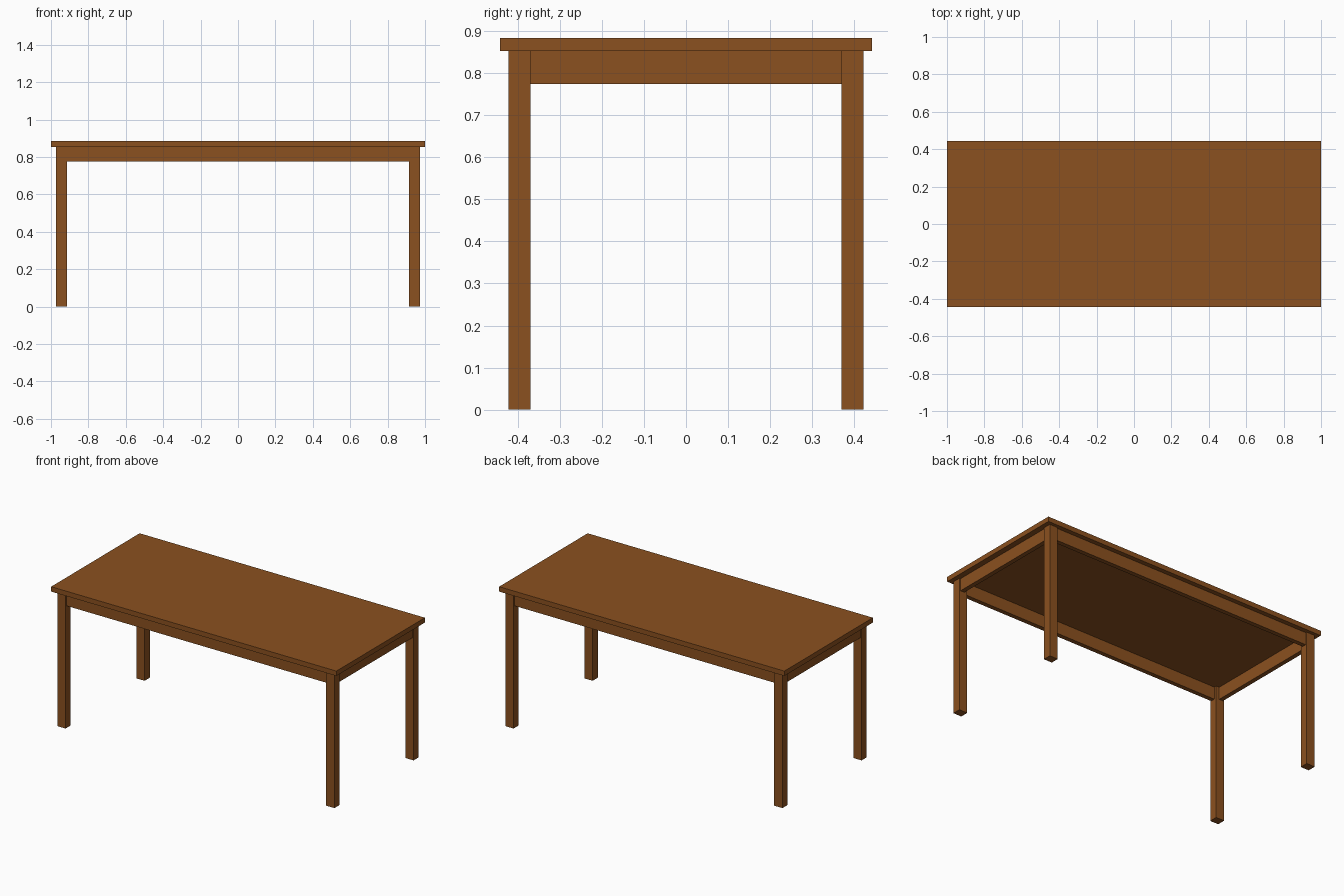
import bpy

if "Cube" in bpy.data.objects:
    bpy.data.objects.remove(bpy.data.objects["Cube"])

wood = bpy.data.materials.new("brown wood")
wood.diffuse_color = (0.258, 0.082, 0.014, 1)
wood.use_nodes = True
wood.node_tree.nodes["Principled BSDF"].inputs["Base Color"].default_value = wood.diffuse_color


def box(name, x0, x1, y0, y1, z0, z1):
    """Axis-aligned box between two corners."""
    bpy.ops.mesh.primitive_cube_add(size=1, location=((x0 + x1) / 2, (y0 + y1) / 2, (z0 + z1) / 2))
    ob = bpy.context.object
    ob.name = name
    ob.scale = (x1 - x0, y1 - y0, z1 - z0)
    bpy.ops.object.transform_apply(location=False, rotation=False, scale=True)
    ob.data.materials.append(wood)
    return ob


TOP, UNDER, APRON = 0.884, 0.853, 0.775      # heights
LX0, LX1 = 0.914, 0.972                      # leg extent in x
LY0, LY1 = 0.370, 0.422                      # leg extent in y
INSET, THICK = 0.008, 0.028                  # apron set-back and thickness

# Table top
box("table_top", -1, 1, -0.443, 0.443, UNDER, TOP)

# Legs
for sx, side in ((-1, "left"), (1, "right")):
    for sy, end in ((-1, "front"), (1, "back")):
        xs = sorted((sx * LX0, sx * LX1))
        ys = sorted((sy * LY0, sy * LY1))
        box(f"{end}_{side}_leg", *xs, *ys, 0, UNDER)

# Long aprons front and back
for s, name in ((-1, "front_apron"), (1, "back_apron")):
    ys = sorted((s * (LY1 - INSET), s * (LY1 - INSET - THICK)))
    box(name, -LX0, LX0, *ys, APRON, UNDER)

# Short aprons left and right
for s, name in ((-1, "left_apron"), (1, "right_apron")):
    xs = sorted((s * (LX1 - INSET), s * (LX1 - INSET - THICK)))
    box(name, *xs, -LY0, LY0, APRON, UNDER)
